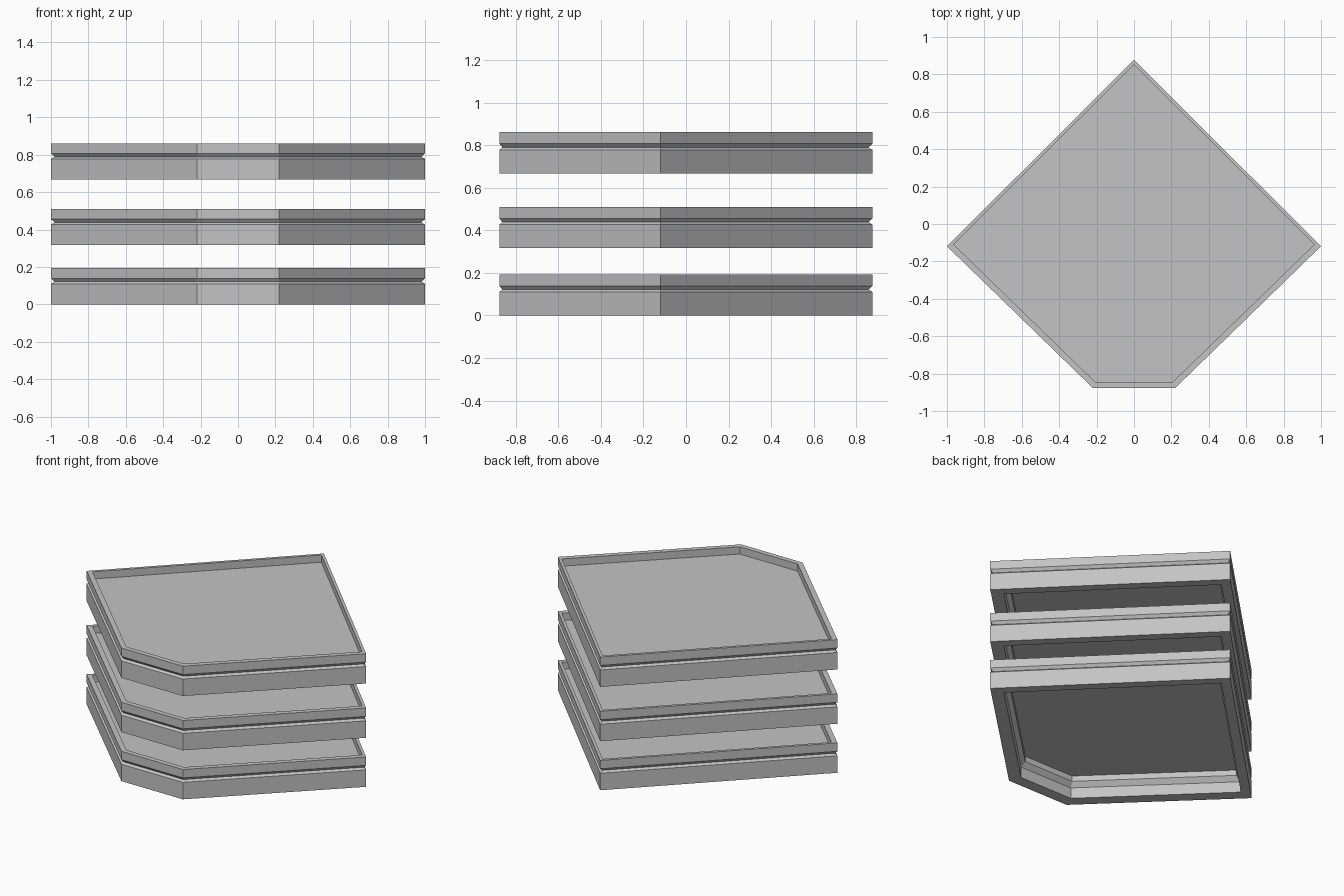
import bpy
import bmesh
from mathutils import Vector
from mathutils.geometry import intersect_line_line_2d  # noqa: F401
from mathutils.geometry import intersect_line_line

cube = bpy.data.objects.get("Cube")
if cube:
    bpy.data.objects.remove(cube, do_unlink=True)

# One plain grey for every tray
grey = bpy.data.materials.new("light grey")
grey.use_nodes = True
colour = (0.55, 0.55, 0.55, 1)
grey.diffuse_color = colour
grey.node_tree.nodes["Principled BSDF"].inputs["Base Color"].default_value = colour

# Footprint, counter-clockwise: diamond with the front corner cut off
OUTLINE = [Vector(p) for p in ((0, 0.877, 0), (-1, -0.119, 0), (-0.22, -0.877, 0),
                               (0.22, -0.877, 0), (1, -0.119, 0))]

# Wall section from underside panel to tray floor: back inset, front inset, height
SECTION = [
    (0.08, 0.10, 0.136),    # underside panel
    (0.08, 0.10, 0.100),
    (0.057, 0.075, 0.070),  # inner slope
    (0.057, 0.075, 0),      # foot
    (0, 0, 0),
    (0, 0, 0.110),          # lower band
    (0.014, 0.014, 0.121),  # groove
    (0, 0, 0.139),
    (0, 0, 0.193),          # rim
    (0.018, 0.032, 0.193),
    (0.018, 0.032, 0.146),  # tray floor
]


def inset_outline(back, front):
    """Move every edge of the footprint inward and return the new corners."""
    insets = (back, front, front, front, back)
    lines = []
    for i, start in enumerate(OUTLINE):
        end = OUTLINE[(i + 1) % len(OUTLINE)]
        along = (end - start).normalized()
        shift = Vector((-along.y, along.x, 0)) * insets[i]
        lines.append((start + shift, end + shift))
    return [intersect_line_line(*lines[i - 1], *lines[i])[0] for i in range(len(lines))]


def make_tray(name, z):
    bm = bmesh.new()
    rings = []
    for back, front, height in SECTION:
        rings.append([bm.verts.new((p.x, p.y, height))
                      for p in inset_outline(back, front)])
    count = len(OUTLINE)
    for low, high in zip(rings, rings[1:]):
        for i in range(count):
            j = (i + 1) % count
            bm.faces.new((low[i], low[j], high[j], high[i]))
    bm.faces.new(rings[-1])
    bm.faces.new(reversed(rings[0]))
    bmesh.ops.recalc_face_normals(bm, faces=bm.faces)
    mesh = bpy.data.meshes.new(name)
    bm.to_mesh(mesh)
    bm.free()
    mesh.materials.append(grey)
    tray = bpy.data.objects.new(name, mesh)
    tray.location.z = z
    bpy.context.collection.objects.link(tray)


# Three identical trays, one above another
for tray_name, base in (("lower_tray", 0), ("middle_tray", 0.317), ("upper_tray", 0.668)):
    make_tray(tray_name, base)
